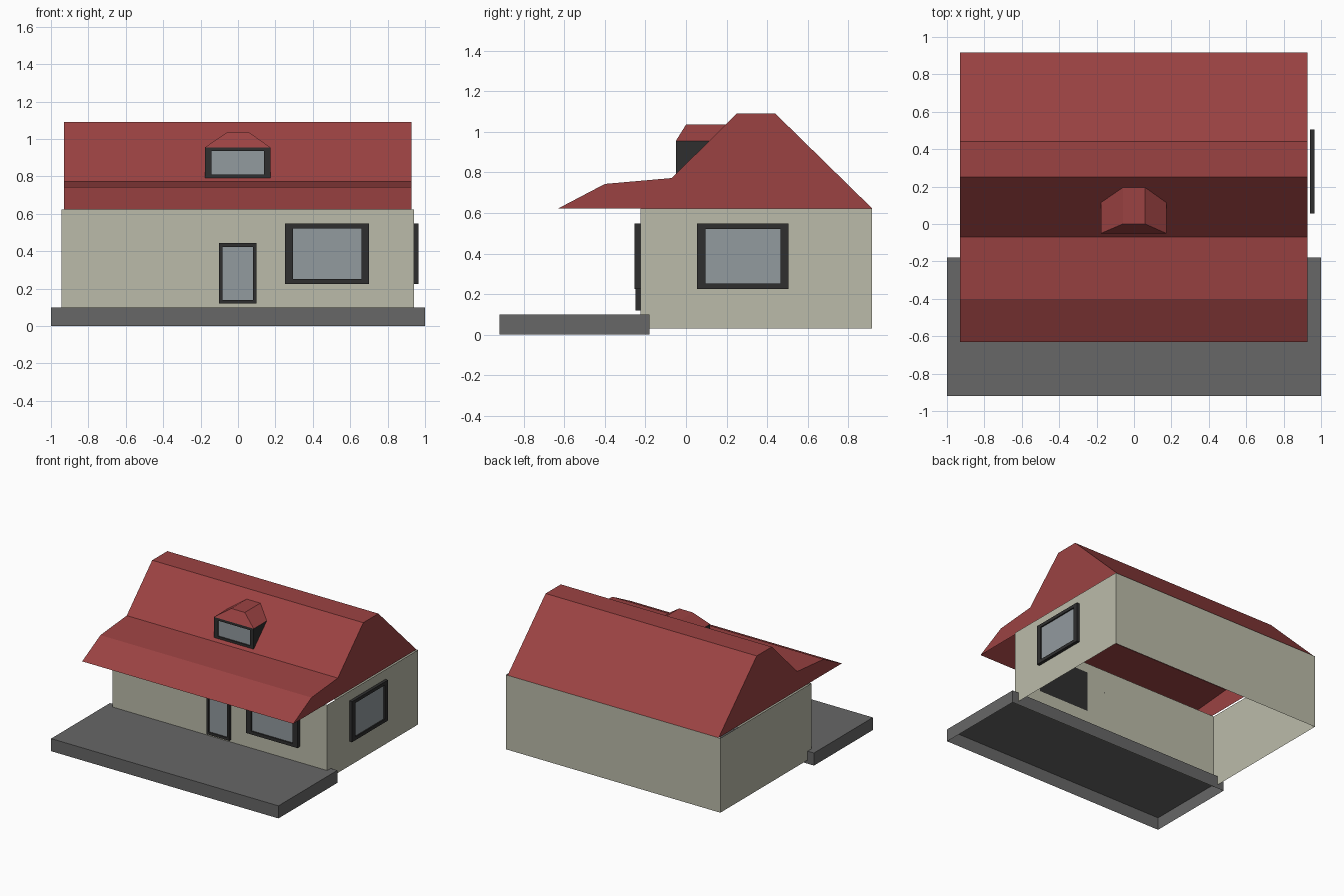
import bpy
import bmesh
import math
from mathutils import Vector

cube = bpy.data.objects.get("Cube")
if cube:
    bpy.data.objects.remove(cube, do_unlink=True)


def material(name, rgb):
    m = bpy.data.materials.new(name)
    m.use_nodes = True
    m.diffuse_color = (*rgb, 1)
    m.node_tree.nodes["Principled BSDF"].inputs["Base Color"].default_value = (*rgb, 1)
    return m


RED = material("roof red", (0.33, 0.055, 0.055))
STONE = material("wall beige", (0.50, 0.50, 0.40))
DARK = material("frame charcoal", (0.028, 0.028, 0.028))
GLASS = material("glass grey", (0.29, 0.325, 0.345))
PAVING = material("paving grey", (0.135, 0.135, 0.135))


def prism(profile, x0, x1):
    """Extrude a (y, z) outline along x."""
    bm = bmesh.new()
    face = bm.faces.new([bm.verts.new((x0, y, z)) for y, z in profile])
    out = bmesh.ops.extrude_face_region(bm, geom=[face], use_keep_orig=True)
    bmesh.ops.translate(bm, vec=(x1 - x0, 0, 0),
                        verts=[g for g in out["geom"] if isinstance(g, bmesh.types.BMVert)])
    bmesh.ops.recalc_face_normals(bm, faces=bm.faces[:])
    bm.normal_update()
    return bm


def rect(y0, y1, z0, z1):
    return [(y0, z0), (y1, z0), (y1, z1), (y0, z1)]


def open_faces(bm, axis_test):
    gone = [f for f in bm.faces if axis_test(f.normal)]
    bmesh.ops.delete(bm, geom=gone, context="FACES")


def finish(bm, name, *mats):
    mesh = bpy.data.meshes.new(name)
    bm.to_mesh(mesh)
    bm.free()
    obj = bpy.data.objects.new(name, mesh)
    for m in mats:
        mesh.materials.append(m)
    bpy.context.collection.objects.link(obj)
    return obj


def glaze(bm, border_x, border_z, recess=0.01):
    """Inset a sunken pane into the front face."""
    pane = next(f for f in bm.faces if f.normal.y < -0.9)
    centre = pane.calc_center_median()
    corners = [v.co.copy() for v in pane.verts]
    half_x = max(abs(c.x - centre.x) for c in corners)
    half_z = max(abs(c.z - centre.z) for c in corners)
    bmesh.ops.inset_individual(bm, faces=[pane], thickness=0.005)
    for v in pane.verts:
        v.co.x = centre.x + math.copysign(half_x - border_x, v.co.x - centre.x)
        v.co.z = centre.z + math.copysign(half_z - border_z, v.co.z - centre.z)
    cap = bmesh.ops.extrude_discrete_faces(bm, faces=[pane])["faces"][0]
    bmesh.ops.translate(bm, vec=Vector((0, recess, 0)), verts=cap.verts[:])
    cap.material_index = 1


def framed_opening(name, width, z0, z1, depth, border, location, turn=0):
    bm = prism(rect(-depth, 0, z0, z1), -width / 2, width / 2)
    glaze(bm, *border)
    obj = finish(bm, name, DARK, GLASS)
    obj.location = location
    obj.rotation_euler.z = turn


# Terrace slab, hollow underneath
bm = prism(rect(-0.92, -0.18, 0, 0.1), -1, 1)
open_faces(bm, lambda n: n.z < -0.9)
finish(bm, "terrace", PAVING)

# Walls, open above and below
bm = prism(rect(-0.225, 0.918, 0.03, 0.622), -0.945, 0.942)
open_faces(bm, lambda n: abs(n.z) > 0.9)
finish(bm, "walls", STONE)

# Main roof with flat ridge and front canopy, open below
bm = prism([(-0.63, 0.622), (-0.40, 0.743), (-0.07, 0.772), (0.25, 1.09),
            (0.44, 1.09), (0.918, 0.622)], -0.93, 0.927)
open_faces(bm, lambda n: n.z < -0.9)
finish(bm, "roof", RED)

# Door and windows
framed_opening("door", 0.2, 0.12, 0.443, 0.025, (0.018, 0.02), (-0.002, -0.225, 0))
framed_opening("front_window", 0.45, 0.225, 0.547, 0.03, (0.042, 0.026), (0.476, -0.225, 0))
framed_opening("left_window", 0.45, 0.225, 0.547, 0.024, (0.04, 0.026),
               (0.942, 0.28, 0), math.pi / 2)

# Dormer body: a wedge sitting on the roof slope
bm = prism([(-0.05, 0.79), (0.116, 0.955), (-0.05, 0.955)], -0.177, 0.173)
glaze(bm, 0.034, 0.02)
finish(bm, "dormer_window", DARK, GLASS)

# Dormer hipped roof
bm = prism([(-0.05, 0.955), (0.116, 0.955), (0.197, 1.035), (0, 1.035)], -0.177, 0.173)
for v in bm.verts:
    if v.co.z > 1:
        v.co.x = math.copysign(0.06, v.co.x)
finish(bm, "dormer_roof", RED)
